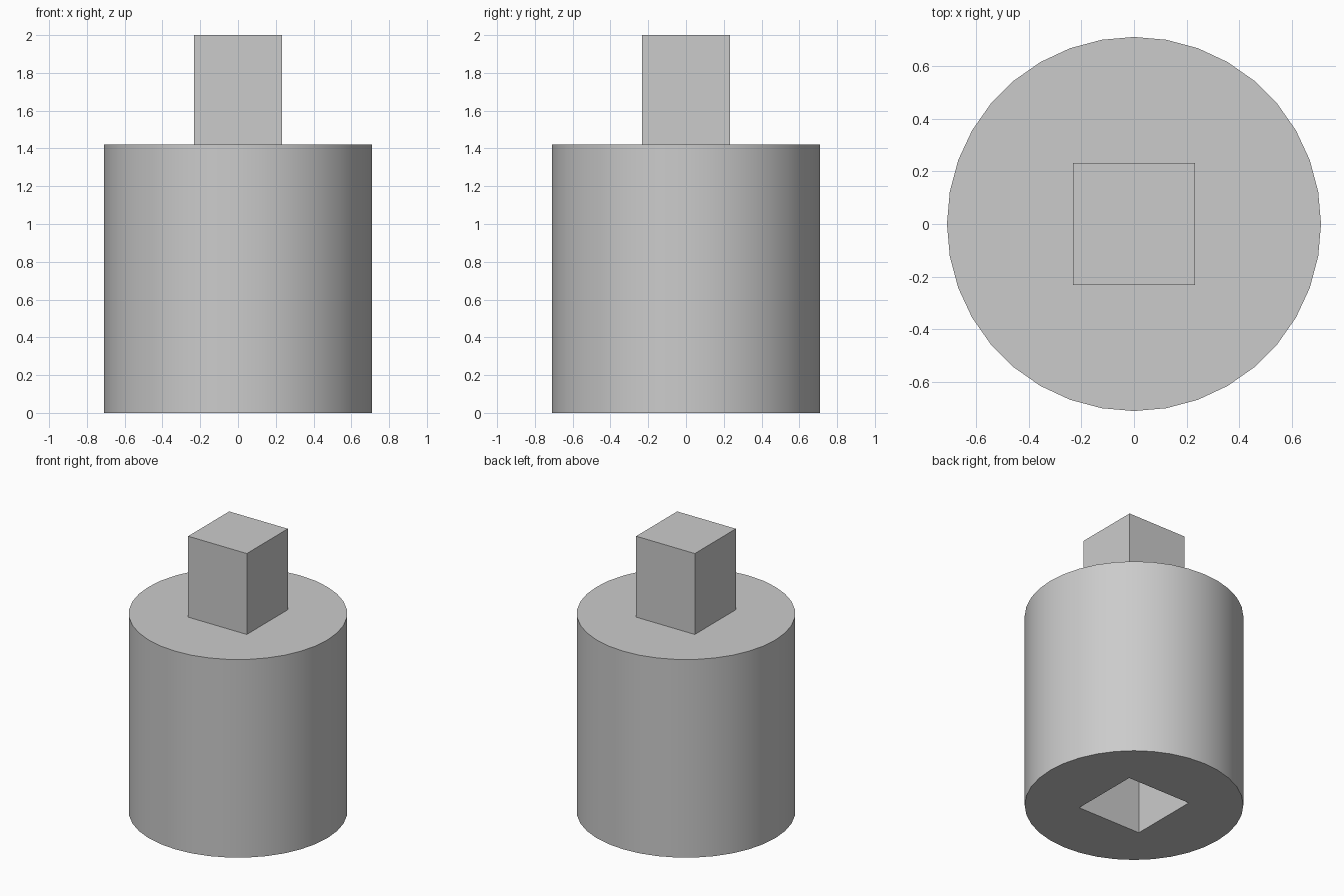
import bpy
import math

default_cube = bpy.data.objects.get("Cube")
if default_cube:
    bpy.data.objects.remove(default_cube, do_unlink=True)

RADIUS, BODY_TOP, TOTAL = 0.71, 1.42, 2.0
PEG, SOCKET, SOCKET_DEPTH = 0.465, 0.505, 0.6

grey = bpy.data.materials.new("plain grey")
grey.use_nodes = True
colour = (0.6, 0.6, 0.6, 1)
grey.diffuse_color = colour
grey.node_tree.nodes["Principled BSDF"].inputs["Base Color"].default_value = colour


def square_block(name, width, bottom, top):
    """Upright square block between two heights."""
    bpy.ops.mesh.primitive_cube_add(size=1, location=(0, 0, (bottom + top) / 2))
    block = bpy.context.object
    block.name = name
    block.scale = (width, width, top - bottom)
    bpy.ops.object.transform_apply(location=False, rotation=False, scale=True)
    block.data.materials.append(grey)
    return block


# Square peg on top
square_block("square_peg", PEG, BODY_TOP, TOTAL)

# Cutter for the square socket underneath
cutter = square_block("socket_cutter", SOCKET, -0.1, SOCKET_DEPTH)
cutter.hide_render = True

# Round body with the socket cut into its base
bpy.ops.mesh.primitive_cylinder_add(vertices=36, radius=RADIUS, depth=BODY_TOP,
                                    location=(0, 0, BODY_TOP / 2))
body = bpy.context.object
body.name = "round_body"
body.data.materials.append(grey)
cut = body.modifiers.new("socket", 'BOOLEAN')
cut.operation = 'DIFFERENCE'
cut.solver = 'EXACT'
cut.object = cutter
bpy.ops.object.modifier_apply(modifier=cut.name)
bpy.data.objects.remove(cutter, do_unlink=True)
bpy.ops.object.shade_smooth_by_angle(angle=math.radians(30))
